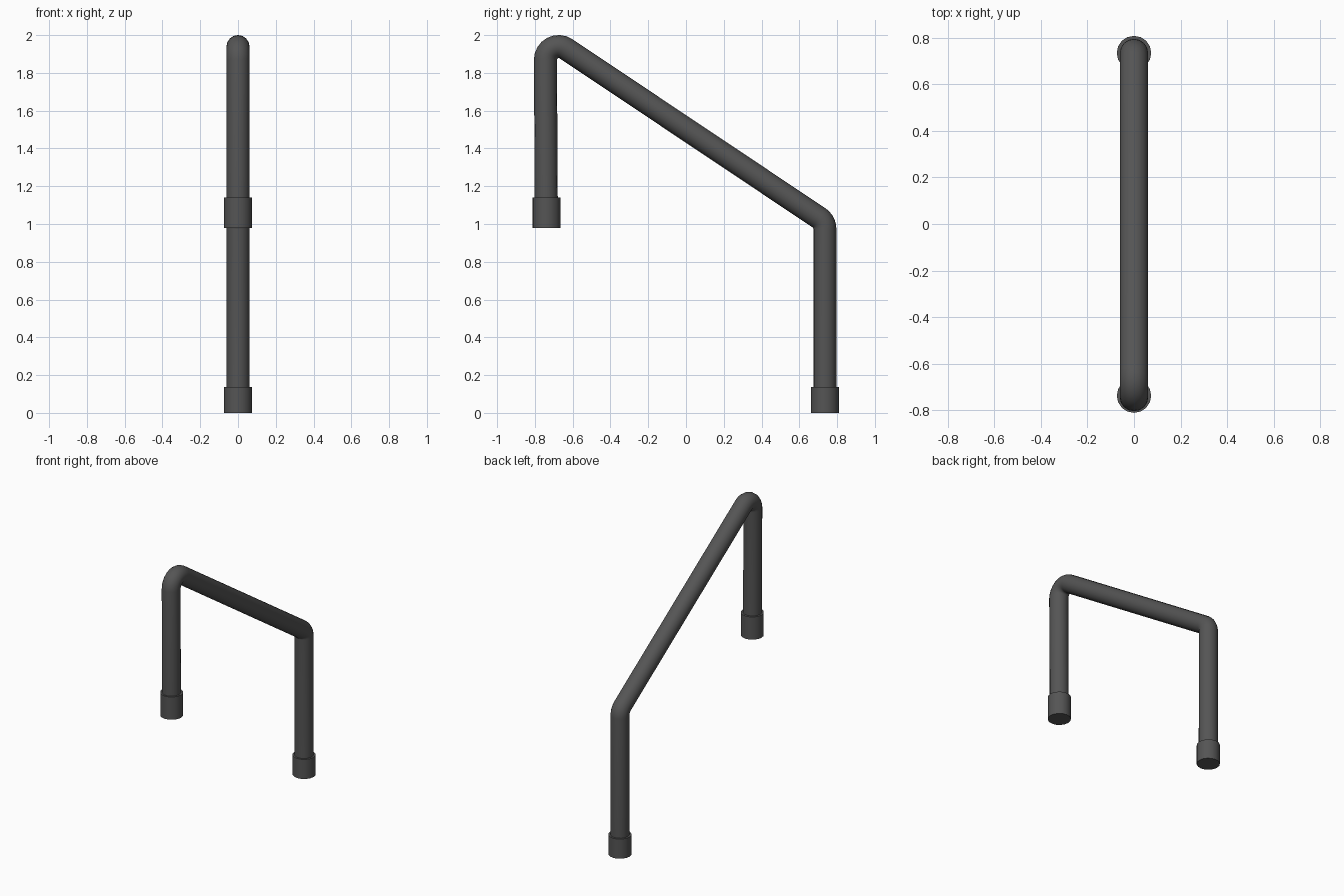
import bpy, bmesh, math
from mathutils import Vector

if "Cube" in bpy.data.objects:
    bpy.data.objects.remove(bpy.data.objects["Cube"])

SIDES = 16
metal = bpy.data.materials.new("dark grey metal")
metal.diffuse_color = (0.09, 0.09, 0.09, 1)
metal.use_nodes = True
metal.node_tree.nodes["Principled BSDF"].inputs["Base Color"].default_value = metal.diffuse_color


def finish(name, bm):
    bmesh.ops.recalc_face_normals(bm, faces=bm.faces)
    me = bpy.data.meshes.new(name)
    bm.to_mesh(me)
    bm.free()
    ob = bpy.data.objects.new(name, me)
    bpy.context.collection.objects.link(ob)
    me.materials.append(metal)
    bpy.ops.object.select_all(action='DESELECT')
    ob.select_set(True)
    bpy.context.view_layer.objects.active = ob
    bpy.ops.object.shade_smooth_by_angle(angle=math.radians(35))


def tube(name, path, radius):
    """Sweep a round section along a path lying in the yz plane."""
    bm = bmesh.new()
    rings = []
    x = Vector((1, 0, 0))
    for i, p in enumerate(path):
        a = (p - path[i - 1]).normalized() if i else Vector()
        b = (path[i + 1] - p).normalized() if i < len(path) - 1 else Vector()
        n = (a + b).normalized().cross(x)
        rings.append([bm.verts.new(p + radius * (x * math.cos(t) + n * math.sin(t)))
                      for t in (2 * math.pi * k / SIDES for k in range(SIDES))])
    for r, s in zip(rings, rings[1:]):
        for k in range(SIDES):
            j = (k + 1) % SIDES
            bm.faces.new((r[k], r[j], s[j], s[k]))
    bm.faces.new(rings[0])
    bm.faces.new(rings[-1])
    finish(name, bm)


def bend(prev, corner, nxt, radius, steps):
    """Rounded corner: arc tangent to both straight runs."""
    a, b = (prev - corner).normalized(), (nxt - corner).normalized()
    half = a.angle(b) / 2
    centre = corner + (a + b).normalized() * (radius / math.sin(half))
    start = corner + a * (radius / math.tan(half)) - centre
    end = corner + b * (radius / math.tan(half)) - centre
    total = start.angle(end)
    return [centre + (start * math.sin((1 - f) * total) + end * math.sin(f * total))
            / math.sin(total) for f in (i / steps for i in range(steps + 1))]


# bent handrail: upper post, sloping grip, lower post
top_foot = Vector((0, -0.739, 0.99))
top_corner = Vector((0, -0.745, 2.001))
low_corner = Vector((0, 0.735, 1.012))
low_foot = Vector((0, 0.735, 0.01))
path = [top_foot]
path += bend(top_foot, top_corner, low_corner, 0.07, 8)
path += bend(top_corner, low_corner, low_foot, 0.07, 5)
path.append(low_foot)
tube("handrail", path, 0.061)

# floor sleeves at both posts
for name, y, z in (("upper_sleeve", -0.738, 0.98), ("lower_sleeve", 0.735, 0.0)):
    tube(name, [Vector((0, y, z)), Vector((0, y, z + (0.16 if z else 0.138)))], 0.074)
